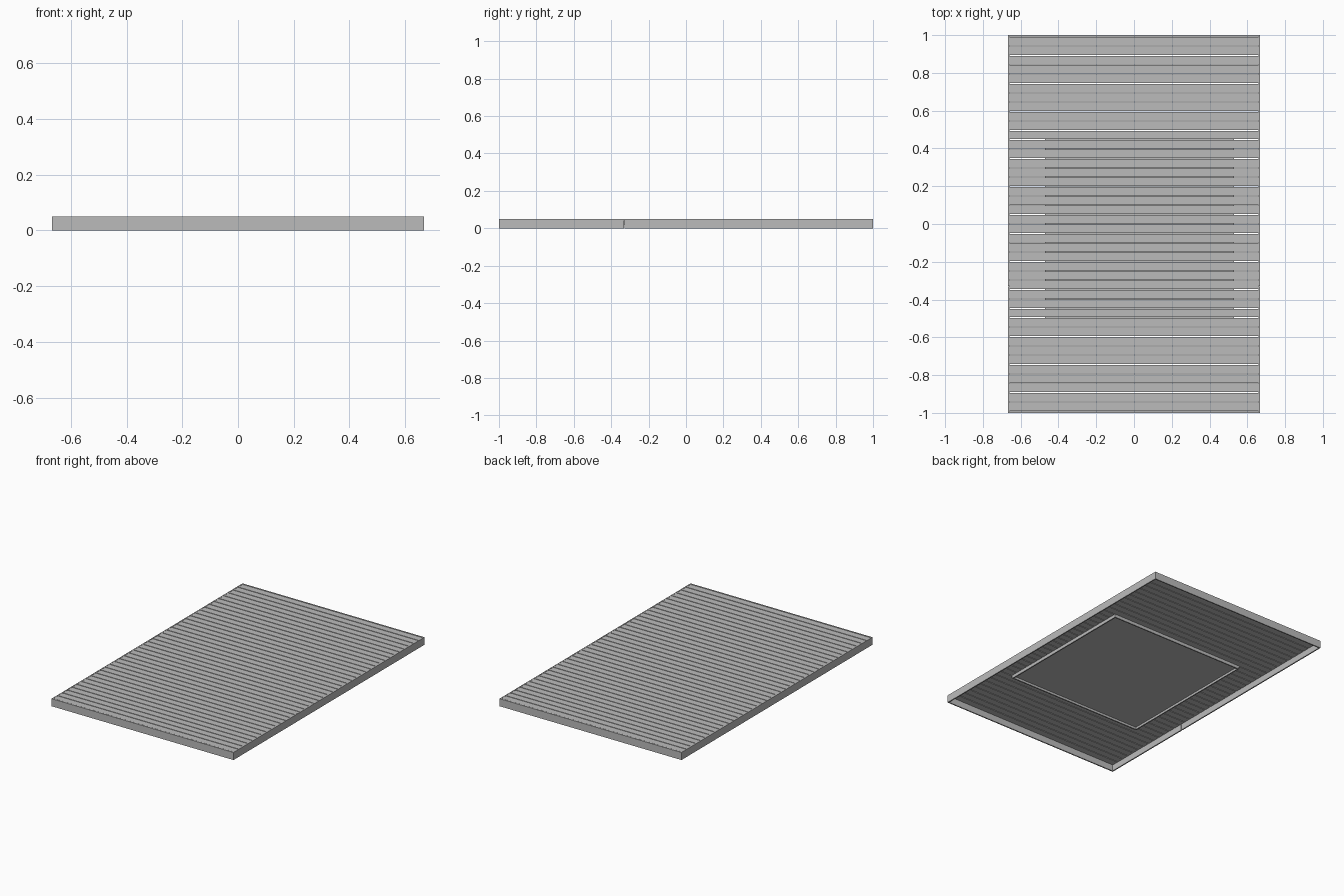
import bpy, bmesh
from mathutils import Matrix, Vector

cube = bpy.data.objects.get("Cube")
if cube:
    bpy.data.objects.remove(cube, do_unlink=True)

grey = bpy.data.materials.new("Plain grey")
grey.use_nodes = True
colour = (0.5, 0.5, 0.5, 1)
grey.diffuse_color = colour
grey.node_tree.nodes["Principled BSDF"].inputs["Base Color"].default_value = colour


def boxes(name, spans):
    """One object from boxes given as (low corner, high corner)."""
    bm = bmesh.new()
    for low, high in spans:
        low, high = Vector(low), Vector(high)
        size = Matrix.Diagonal((high - low).to_4d())
        bmesh.ops.create_cube(bm, size=1, matrix=Matrix.Translation((low + high) / 2) @ size)
    mesh = bpy.data.meshes.new(name)
    bm.to_mesh(mesh)
    bm.free()
    mesh.materials.append(grey)
    obj = bpy.data.objects.new(name, mesh)
    bpy.context.collection.objects.link(obj)
    return obj


def rim(x0, x1, y0, y1, z0, z1, t):
    """Four thin walls around a rectangle."""
    return [((x0, y0, z0), (x0 + t, y1, z1)),
            ((x1 - t, y0, z0), (x1, y1, z1)),
            ((x0 + t, y0, z0), (x1 - t, y0 + t, z1)),
            ((x0 + t, y1 - t, z0), (x1 - t, y1, z1))]


HALF_X, HALF_Y, TOP, WALL = 0.667, 1.0, 0.05, 0.008
SEAM, SEAM_HALF = -0.33, 0.0015

# Outer frame: end rails, and side rails in two lengths with a fine seam
side_rails = []
for x in (-HALF_X, HALF_X - WALL):
    for y0, y1 in ((-HALF_Y, SEAM - SEAM_HALF), (SEAM + SEAM_HALF, HALF_Y)):
        side_rails.append(((x, y0, 0), (x + WALL, y1, TOP)))
boxes("side_rails", side_rails)
inner_x, inner_y = HALF_X - WALL, HALF_Y - WALL
boxes("end_rails", [((-inner_x, y, 0), (inner_x, y + WALL, TOP))
                    for y in (-HALF_Y, inner_y)])

# Deck slats with narrow gaps
COUNT, GAP = 40, 0.005
pitch = 2 * inner_y / COUNT
slats = []
for i in range(COUNT):
    y = -inner_y + i * pitch
    slats.append(((-inner_x, y + GAP / 2, 0.041), (inner_x, y + pitch - GAP / 2, 0.049)))
boxes("deck_slats", slats)

# Shallow tray under the deck
x0, x1, y0, y1 = -0.47, 0.53, -0.54, 0.45
boxes("tray_rim", rim(x0, x1, y0, y1, 0.02, 0.041, WALL))
boxes("tray_plate", [((x0 + WALL, y0 + WALL, 0.035), (x1 - WALL, y1 - WALL, 0.041))])
